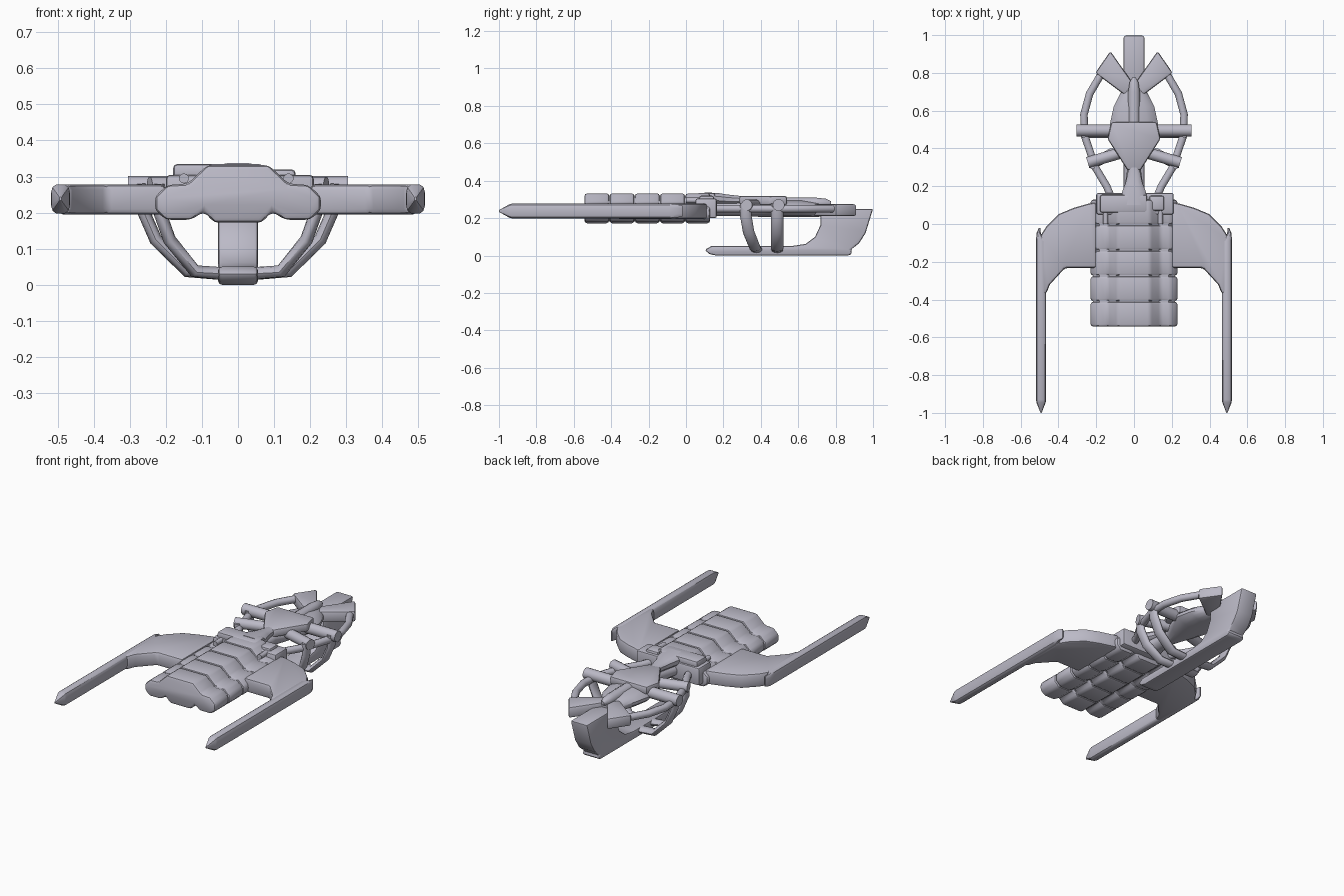
import bpy, math
from mathutils import Vector

cube = bpy.data.objects.get("Cube")
if cube:
    bpy.data.objects.remove(cube, do_unlink=True)

grey = bpy.data.materials.new("lavender grey")
grey.use_nodes = True
grey.diffuse_color = (0.5, 0.49, 0.57, 1)
grey.node_tree.nodes["Principled BSDF"].inputs["Base Color"].default_value = (0.5, 0.49, 0.57, 1)


def finish(name, verts, faces, bevel=0.0, segments=2, angle=35):
    mesh = bpy.data.meshes.new(name)
    mesh.from_pydata(verts, [], faces)
    mesh.materials.append(grey)
    ob = bpy.data.objects.new(name, mesh)
    bpy.context.collection.objects.link(ob)
    bpy.ops.object.select_all(action='DESELECT')
    ob.select_set(True)
    bpy.context.view_layer.objects.active = ob
    bpy.ops.object.mode_set(mode='EDIT')
    bpy.ops.mesh.select_all(action='SELECT')
    bpy.ops.mesh.normals_make_consistent(inside=False)
    bpy.ops.object.mode_set(mode='OBJECT')
    if bevel:
        mod = ob.modifiers.new("Bevel", 'BEVEL')
        mod.width, mod.segments, mod.limit_method = bevel, segments, 'ANGLE'
        bpy.ops.object.modifier_apply(modifier=mod.name)
    bpy.ops.object.shade_smooth_by_angle(angle=math.radians(angle))
    return ob


def skin(name, rings, **kw):
    """Join equal rings of points and cap both ends."""
    n = len(rings[0])
    verts = [p for r in rings for p in r]
    faces = [(k * n + i, k * n + (i + 1) % n, (k + 1) * n + (i + 1) % n, (k + 1) * n + i)
             for k in range(len(rings) - 1) for i in range(n)]
    faces += [tuple(range(n)), tuple(range(len(verts) - n, len(verts)))]
    return finish(name, verts, faces, **kw)


def prism(name, outline, axis, lo, hi, **kw):
    """Extrude a 2D outline along an axis."""
    place = {'x': lambda a, b, d: (d, a, b), 'y': lambda a, b, d: (a, d, b),
             'z': lambda a, b, d: (a, b, d)}[axis]
    return skin(name, [[place(a, b, d) for a, b in outline] for d in (lo, hi)], **kw)


def box(name, x, y, z, bevel=0.012):
    return prism(name, [(x[0], y[0]), (x[1], y[0]), (x[1], y[1]), (x[0], y[1])], 'z', *z, bevel=bevel)


def loft(name, stations, sides=12, square=1.0, **kw):
    """Stations along y: (y, centre x, centre z, half width, half height)."""
    def bend(v):
        return math.copysign(abs(v) ** square, v)
    turns = [2 * math.pi * (i + 0.5) / sides for i in range(sides)]
    return skin(name, [[(cx + w * bend(math.cos(t)), y, cz + h * bend(math.sin(t))) for t in turns]
                       for y, cx, cz, w, h in stations], **kw)


def tube(name, path, radius, sides=10, stretch=1.0):
    """Round pipe along a path; stretch widens its section along y."""
    pts = [Vector(p) for p in path]
    rings = []
    for i, p in enumerate(pts):
        d = (pts[min(i + 1, len(pts) - 1)] - pts[max(i - 1, 0)]).normalized()
        up = Vector((0, 1, 0)) if abs(d.y) < 0.7 else Vector((0, 0, 1))
        u = (up - d * up.dot(d)).normalized()
        v = d.cross(u)
        rings.append([p + u * math.cos(t) * radius * stretch + v * math.sin(t) * radius
                      for t in (2 * math.pi * k / sides for k in range(sides))])
    return skin(name, rings, angle=50)


def mirrored(half):
    return half + [(-x, z) for x, z in reversed(half)]


# Segmented hull
section = mirrored([(0.065, 0.172), (0.095, 0.203), (0.13, 0.18), (0.2, 0.18), (0.23, 0.207),
                    (0.23, 0.245), (0.195, 0.277), (0.14, 0.28), (0.085, 0.332)])
for i in range(5):
    y = -0.543 + i * 0.135
    prism(f"hull_segment_{i + 1}", section, 'y', y, y + 0.132, bevel=0.014)
prism("hull_core", [(x * 0.94, 0.25 + (z - 0.25) * 0.88) for x, z in section], 'y', -0.52, 0.12)

# Equipment behind the hull
box("rear_housing", (-0.2, 0.21), (0.05, 0.165), (0.2, 0.305))
box("top_housing", (-0.18, 0.07), (0.06, 0.155), (0.29, 0.335))
box("side_housing", (0.08, 0.16), (0.07, 0.15), (0.29, 0.32))
for x in (-0.15, 0.14):
    tube("small_pipe", [(x, 0, 0.295), (x, 0.11, 0.295)], 0.014)

# Wings and forward prongs
wing = [(0.2, 0.115), (0.24, 0.108), (0.32, 0.085), (0.397, 0.053), (0.465, -0.015), (0.5, -0.07),
        (0.495, -0.37), (0.465, -0.37), (0.445, -0.32), (0.365, -0.233), (0.2, -0.233)]
for side, name in ((1, "left"), (-1, "right")):
    prism(f"{name}_wing", [(side * x, y) for x, y in wing], 'z', 0.195, 0.278, bevel=0.02)
    loft(f"{name}_prong", [(-1.0, side * 0.492, 0.238, 0.003, 0.005), (-0.945, side * 0.492, 0.238, 0.025, 0.036),
                           (-0.93, side * 0.492, 0.238, 0.027, 0.041), (-0.09, side * 0.492, 0.238, 0.027, 0.041),
                           (-0.05, side * 0.505, 0.238, 0.012, 0.036), (-0.02, side * 0.5, 0.238, 0.004, 0.03)],
         square=0.6)

# Lower ski sweeping up into the tail fin
fin = [(0.1, 0.03), (0.125, 0.008), (0.16, 0), (0.87, 0), (0.89, 0.012), (0.88, 0.03), (0.925, 0.065),
       (0.96, 0.12), (1.0, 0.25), (0.72, 0.25), (0.72, 0.165), (0.69, 0.1), (0.64, 0.062),
       (0.56, 0.05), (0.135, 0.05)]
prism("ski_and_tail_fin", fin, 'x', -0.055, 0.055, bevel=0.016)

# Central tapered body, spine pod and shield
loft("central_body", [(0.12, 0, 0.25, 0.07, 0.04), (0.2, 0, 0.25, 0.05, 0.04), (0.3, 0, 0.25, 0.035, 0.04),
                      (0.42, 0, 0.25, 0.09, 0.045), (0.53, 0, 0.25, 0.13, 0.045),
                      (0.62, 0, 0.25, 0.11, 0.045), (0.69, 0, 0.245, 0.075, 0.04), (0.76, 0, 0.24, 0.03, 0.03)],
     sides=16)
loft("spine_pod", [(0.48, 0, 0.28, 0.032, 0.03), (0.7, 0, 0.28, 0.032, 0.03),
                   (0.75, 0, 0.28, 0.024, 0.024), (0.775, 0, 0.28, 0.01, 0.01)])
prism("shield_plate", mirrored([(0.035, 0.285), (0.14, 0.45), (0.12, 0.54)]), 'z', 0.27, 0.318, bevel=0.012)
loft("shield_neck", [(0.1, 0, 0.305, 0.075, 0.033), (0.17, 0, 0.305, 0.065, 0.03), (0.22, 0, 0.3, 0.045, 0.027),
                     (0.29, 0, 0.297, 0.03, 0.022), (0.36, 0, 0.295, 0.05, 0.02)], square=0.7)

# Cross bar, ribs, hoops and rear fans
tube("cross_bar", [(-0.305, 0.495, 0.27), (0.305, 0.495, 0.27)], 0.032, 14)
for side, name in ((1, "left"), (-1, "right")):
    tube(f"{name}_diagonal_bar", [(side * 0.04, 0.385, 0.27), (side * 0.245, 0.325, 0.27)], 0.03, 14)
    tube(f"{name}_rear_rib", [(side * x, 0.488, z) for x, z in
         ((0.268, 0.28), (0.265, 0.21), (0.228, 0.125), (0.14, 0.038), (0.03, 0.03))], 0.018, 12, 1.8)
    tube(f"{name}_front_rib", [(side * x, y, z) for x, y, z in
         ((0.22, 0.32, 0.28), (0.22, 0.32, 0.21), (0.19, 0.335, 0.125), (0.12, 0.37, 0.038),
          (0.03, 0.38, 0.03))], 0.018, 12, 1.7)
    tube(f"{name}_hoop", [(side * x, y, 0.25) for x, y in
         ((0.12, 0.14), (0.145, 0.2), (0.205, 0.3), (0.262, 0.47), (0.265, 0.58), (0.235, 0.69),
          (0.17, 0.8))], 0.021)
    prism(f"{name}_rear_fan", [(side * x, y) for x, y in
          ((0.0, 0.735), (0.03, 0.78), (0.125, 0.915), (0.205, 0.8), (0.03, 0.668), (0.0, 0.68))],
          'z', 0.21, 0.275, bevel=0.012)
